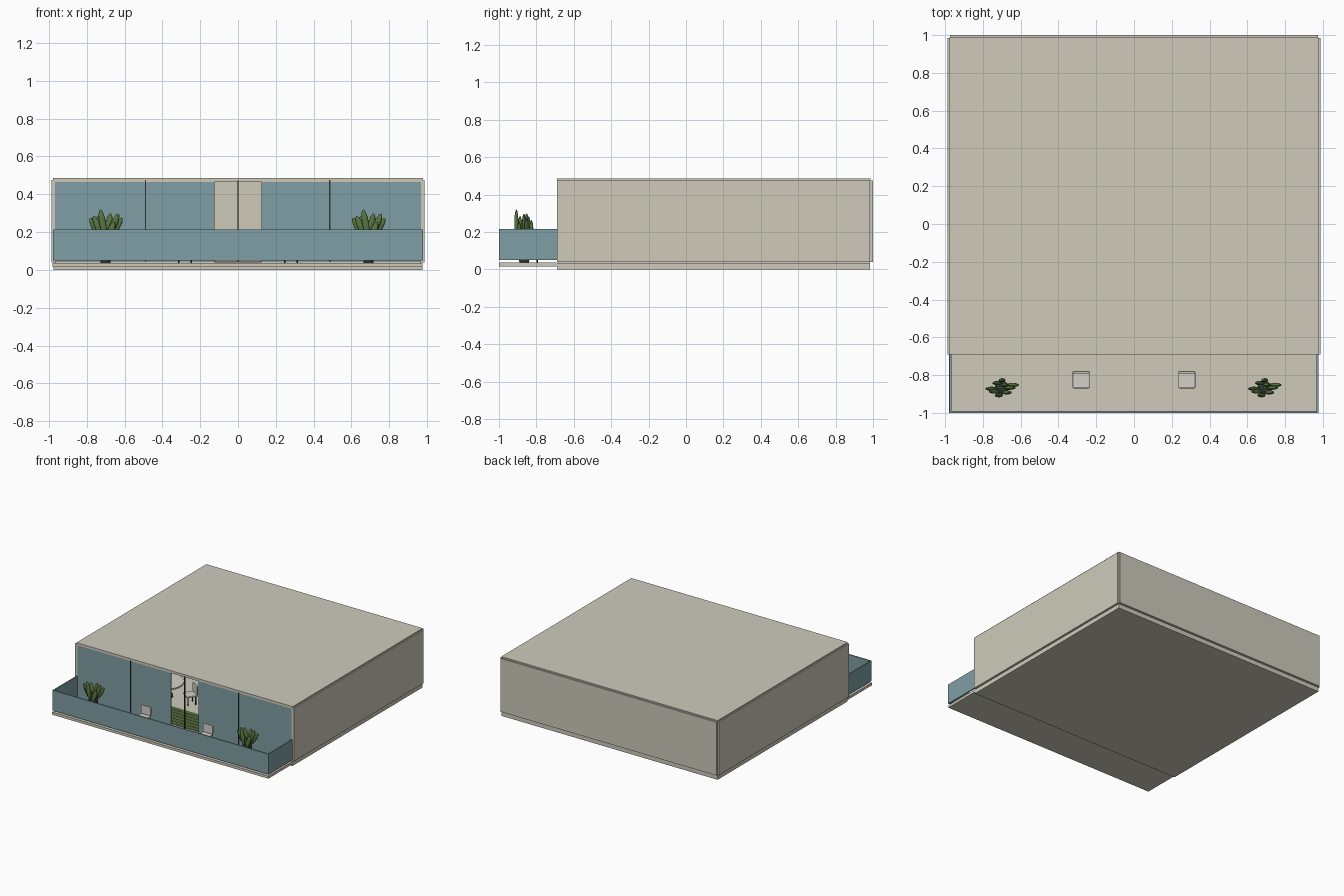
import bpy, math
from mathutils import Vector

if "Cube" in bpy.data.objects:
    bpy.data.objects.remove(bpy.data.objects["Cube"])


def mat(name, c):
    m = bpy.data.materials.new(name)
    m.diffuse_color = (*c, 1)
    m.use_nodes = True
    m.node_tree.nodes["Principled BSDF"].inputs["Base Color"].default_value = m.diffuse_color
    return m


PLASTER = mat("warm_plaster", (0.62, 0.59, 0.50))
GLASS = mat("teal_glass", (0.215, 0.345, 0.375))
LEAF = mat("leaf_green", (0.10, 0.18, 0.055))
RUG = mat("rug_green", (0.09, 0.15, 0.045))
DARK = mat("dark_metal", (0.03, 0.035, 0.035))
WHITE = mat("furniture_white", (0.66, 0.64, 0.58))


def box(name, x, y, z, m, bevel=0):
    """Box from (min, max) pairs on each axis."""
    bpy.ops.mesh.primitive_cube_add(size=1, location=[(a + b) / 2 for a, b in (x, y, z)])
    o = bpy.context.object
    o.name = name
    o.scale = [b - a for a, b in (x, y, z)]
    bpy.ops.object.transform_apply(location=False, rotation=False, scale=True)
    o.data.materials.append(m)
    if bevel:
        b = o.modifiers.new("rounding", 'BEVEL')
        b.width, b.segments = bevel, 2
    return o


def cyl(name, x, y, z, r, m, r2=None, n=16):
    bpy.ops.mesh.primitive_cone_add(vertices=n, radius1=r, radius2=r if r2 is None else r2,
                                    depth=z[1] - z[0], location=(x, y, (z[0] + z[1]) / 2))
    o = bpy.context.object
    o.name = name
    o.data.materials.append(m)
    bpy.ops.object.shade_smooth_by_angle(angle=math.radians(40))
    return o


# Slabs, walls and roof
box("floor_slab", (-.975, .975), (-.69, .985), (0, .035), PLASTER)
box("balcony_slab", (-.98, .975), (-1, -.69), (.015, .036), PLASTER)
box("floor_finish", (-.965, .965), (-.685, .98), (.035, .041), PLASTER)
box("roof", (-.977, .977), (-.69, .987), (.465, .485), PLASTER)
box("back_wall", (-.975, .975), (.98, 1), (.04, .475), PLASTER)
for s, n in ((-1, "left"), (1, "right")):
    box(n + "_wall", sorted((s * .967, s * .987)), (-.69, .985), (.04, .475), PLASTER)
    # Balcony side glass
    box(n + "_balcony_glass", sorted((s * .966, s * .976)), (-.99, -.69), (.05, .215), GLASS)
box("front_balcony_glass", (-.977, .977), (-1, -.99), (.05, .215), GLASS)

# Facade glazing with a central doorway
for i, (a, b) in enumerate(((-.967, -.492), (-.486, -.125), (.125, .482), (.488, .967))):
    box(f"window_pane_{i}", (a, b), (-.686, -.678), (.041, .466), GLASS)
for i, x in enumerate((-.489, 0, .485)):
    box(f"mullion_{i}", (x - .003, x + .003), (-.691, -.681), (.041, .475), DARK)


def chair(name, cx, cy, ang):
    """Rounded seat and back on thin metal legs; the back is on local +y."""
    parts = [box(name + "_seat", (-.045, .045), (-.045, .045), (.108, .122), WHITE, .006),
             box(name + "_back", (-.045, .045), (.033, .047), (.12, .192), WHITE, .006)]
    for i, (sx, sy) in enumerate(((-1, -1), (1, -1), (-1, 1), (1, 1))):
        parts.append(cyl(f"{name}_leg_{i}", sx * .033, sy * .03, (.036, .11), .004, DARK, n=8))
    for p in parts:
        l = p.location.copy()
        c, s = math.cos(ang), math.sin(ang)
        p.location = Vector((cx + l.x * c - l.y * s, cy + l.x * s + l.y * c, l.z))
        p.rotation_euler.z = ang


chair("balcony_chair_left", -.28, -.825, 0)
chair("balcony_chair_right", .28, -.825, 0)
chair("dining_chair_right", -.22, -.30, -.6)
chair("dining_chair_left", -.70, -.30, 1.57)

# Dining table
cyl("table_top", -.46, -.30, (.15, .162), .15, WHITE, n=32)
cyl("table_stem", -.46, -.30, (.041, .15), .012, DARK)
cyl("table_foot", -.46, -.30, (.041, .05), .07, DARK, n=24)

# Striped green rug inside the doorway
for i in range(6):
    box(f"rug_strip_{i}", (-.35, .35), (-.672 + i * .042, -.633 + i * .042), (.041, .045), RUG)

# Bed against the right wall
box("bed_base", (.45, .95), (.2, .7), (.041, .08), DARK)
box("bed_mattress", (.45, .95), (.2, .7), (.08, .13), WHITE, .015)
box("bed_cover", (.445, .75), (.195, .705), (.085, .134), LEAF, .012)
for i, y in enumerate((.32, .58)):
    box(f"pillow_{i}", (.82, .93), (y - .09, y + .09), (.13, .16), WHITE, .012)

# Potted plants: flat leaves (base x, y, tilt, length, tip height)
LEAVES = ((-.045, -.01, -28, .12, .275), (-.03, -.025, -24, .13, .285),
          (-.012, -.045, -10, .15, .32), (.012, .01, 10, .13, .30),
          (.032, -.005, 24, .14, .298), (.045, .01, 32, .12, .275),
          (.0, .035, 4, .12, .265), (-.02, .02, -16, .12, .285),
          (.02, -.03, 20, .11, .255))
for k, px in enumerate((-.70, .69)):
    cyl(f"plant_pot_{k}", px, -.865, (.036, .16), .026, DARK, .036, n=20)
    for i, (dx, dy, tilt, ln, top) in enumerate(LEAVES):
        t = math.radians(tilt)
        bpy.ops.mesh.primitive_uv_sphere_add(segments=12, ring_count=8, radius=1)
        o = bpy.context.object
        o.name = f"plant_{k}_leaf_{i}"
        o.scale = (.018, .011, ln / 2)
        o.rotation_euler.y = t
        o.location = (px + dx + math.sin(t) * .02, -.862 + dy, top - math.cos(t) * ln / 2)
        o.data.materials.append(LEAF)
        bpy.ops.object.shade_smooth()
    for i in range(3):
        # Stems joining the leaves to the pot
        cyl(f"plant_{k}_stem_{i}", px + (i - 1) * .015, -.865, (.15, .22), .006, LEAF, n=8)
